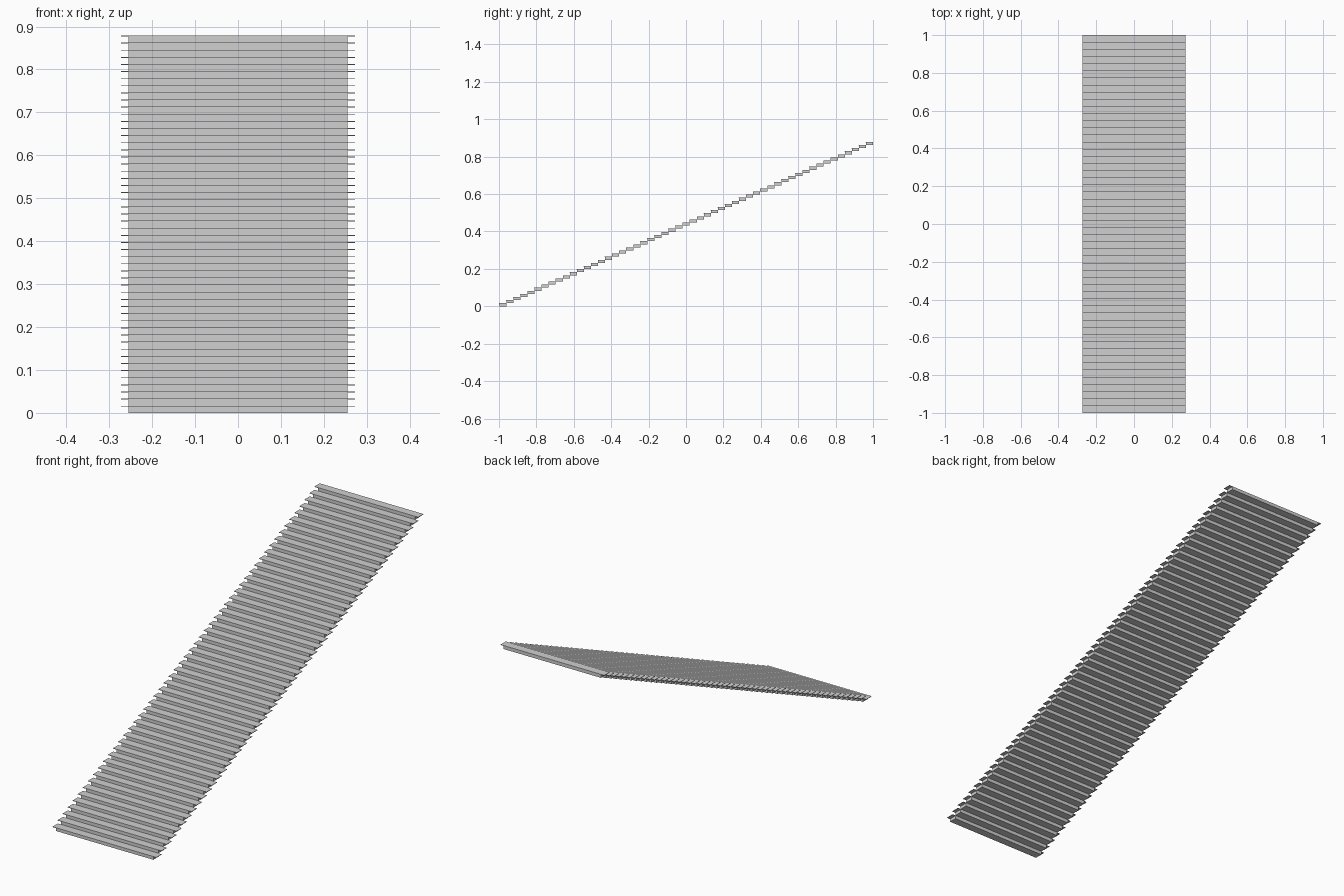
import bpy

default = bpy.data.objects.get("Cube")
if default:
    bpy.data.objects.remove(default, do_unlink=True)

STEPS = 53
RISE = 0.879 / STEPS
PITCH = 0.0377
TREAD_DEPTH = 2 - PITCH * (STEPS - 1)
TREAD_THICK = 0.002

grey = bpy.data.materials.new("light_grey")
grey.use_nodes = True
colour = (0.63, 0.63, 0.63, 1)
grey.diffuse_color = colour
grey.node_tree.nodes["Principled BSDF"].inputs["Base Color"].default_value = colour


def flight(name, width, y0, y1, z0, z1):
    """One box, repeated up and back along the whole flight."""
    bpy.ops.mesh.primitive_cube_add(size=1, location=(0, (y0 + y1) / 2, (z0 + z1) / 2))
    ob = bpy.context.object
    ob.name = name
    ob.scale = (width, y1 - y0, z1 - z0)
    bpy.ops.object.transform_apply(location=True, rotation=False, scale=True)
    ob.data.materials.append(grey)
    array = ob.modifiers.new("steps", 'ARRAY')
    array.count = STEPS
    array.use_relative_offset = False
    array.use_constant_offset = True
    array.constant_offset_displace = (0, PITCH, RISE)


# Solid step bodies
front = -1
back = front + TREAD_DEPTH
flight("step_bodies", 0.51, back - PITCH, back, 0, RISE - TREAD_THICK)

# Thin treads that overhang the bodies at both sides and the nosing
flight("treads", 0.544, front, back, RISE - TREAD_THICK, RISE)
